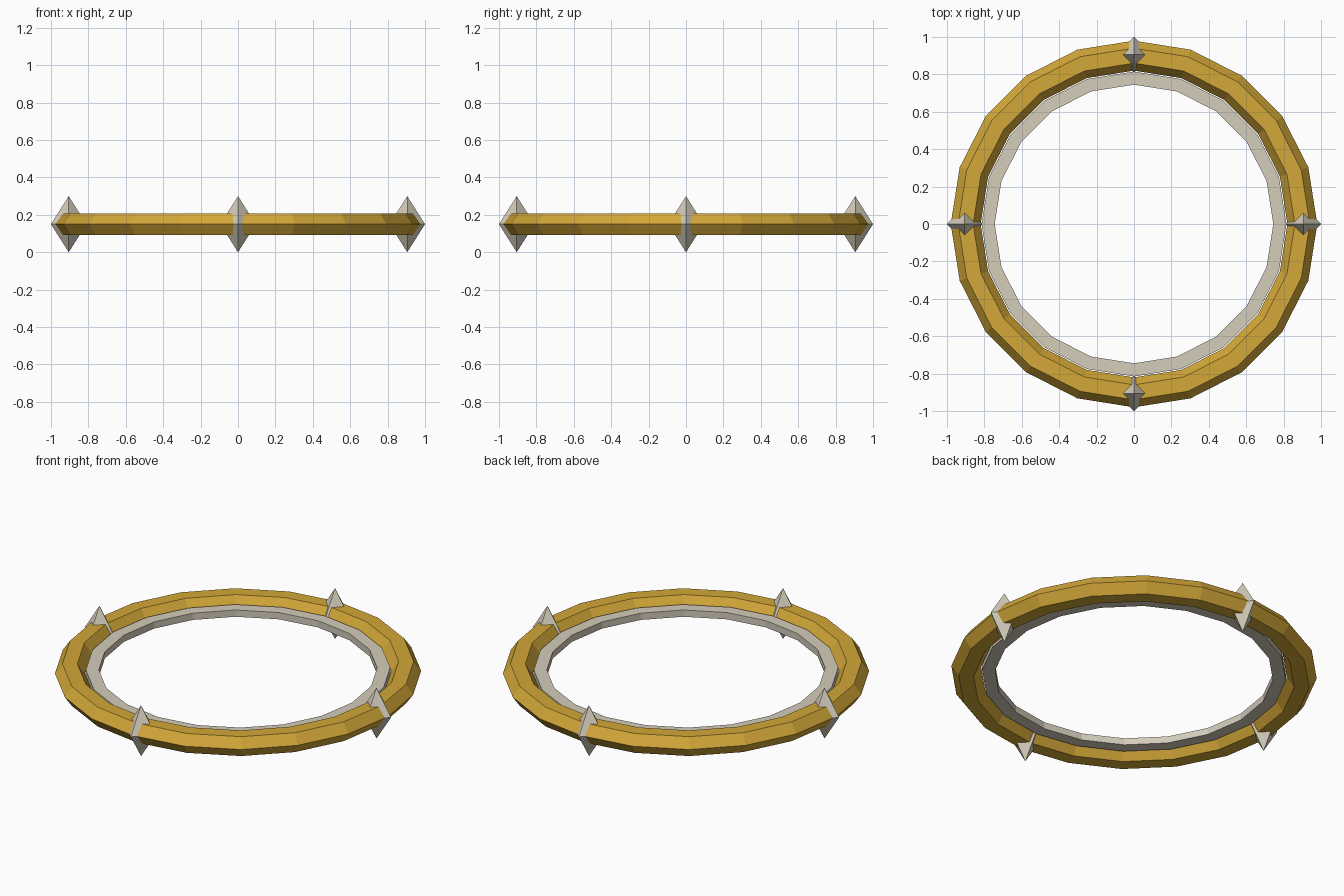
import bpy
import bmesh
from math import cos, sin, pi
from mathutils import Vector

SEGMENTS = 20
MID_Z = 0.15

cube = bpy.data.objects.get("Cube")
if cube:
    bpy.data.objects.remove(cube, do_unlink=True)


def make_material(name, rgb):
    mat = bpy.data.materials.new(name)
    mat.use_nodes = True
    mat.diffuse_color = (*rgb, 1)
    mat.node_tree.nodes["Principled BSDF"].inputs["Base Color"].default_value = (*rgb, 1)
    return mat


def add_object(name, bm, mat):
    bmesh.ops.recalc_face_normals(bm, faces=bm.faces)
    mesh = bpy.data.meshes.new(name)
    bm.to_mesh(mesh)
    bm.free()
    mesh.materials.append(mat)
    obj = bpy.data.objects.new(name, mesh)
    bpy.context.collection.objects.link(obj)
    return obj


def add_ring(name, profile, mat):
    """Sweep a closed (radius, height) profile around the z axis."""
    bm = bmesh.new()
    loops = []
    for i in range(SEGMENTS):
        a = 2 * pi * i / SEGMENTS
        loops.append([bm.verts.new((r * cos(a), r * sin(a), MID_Z + z)) for r, z in profile])
    n = len(profile)
    for i, loop in enumerate(loops):
        following = loops[(i + 1) % SEGMENTS]
        for j in range(n):
            k = (j + 1) % n
            bm.faces.new((loop[j], following[j], following[k], loop[k]))
    return add_object(name, bm, mat)


def add_spike(name, angle, mat):
    """Four-sided double pyramid straddling the outer ring."""
    bm = bmesh.new()
    centre = Vector((0.905 * cos(angle), 0.905 * sin(angle), MID_Z))
    top = bm.verts.new(centre + Vector((0, 0, MID_Z)))
    bottom = bm.verts.new(centre - Vector((0, 0, MID_Z)))
    waist = [bm.verts.new(centre + 0.095 * Vector((cos(i * pi / 2), sin(i * pi / 2), 0)))
             for i in range(4)]
    for i in range(4):
        for tip in (top, bottom):
            bm.faces.new((waist[i], waist[(i + 1) % 4], tip))
    return add_object(name, bm, mat)


gold = make_material("gold", (0.658, 0.392, 0.04))
ivory = make_material("pale_stone", (0.66, 0.61, 0.50))

# Outer ring with a flattened hexagonal section
hexagon = [(0.90 + 0.08 * cos(i * pi / 3), 0.066 * sin(i * pi / 3)) for i in range(6)]
add_ring("outer_ring", hexagon, gold)

# Thin flat inner ring
add_ring("inner_ring", [(0.745, -0.02), (0.815, -0.02), (0.815, 0.02), (0.745, 0.02)], ivory)

# Spikes at the four quarters
for i, side in enumerate(("left", "back", "right", "front")):
    add_spike(side + "_spike", i * pi / 2, ivory)
